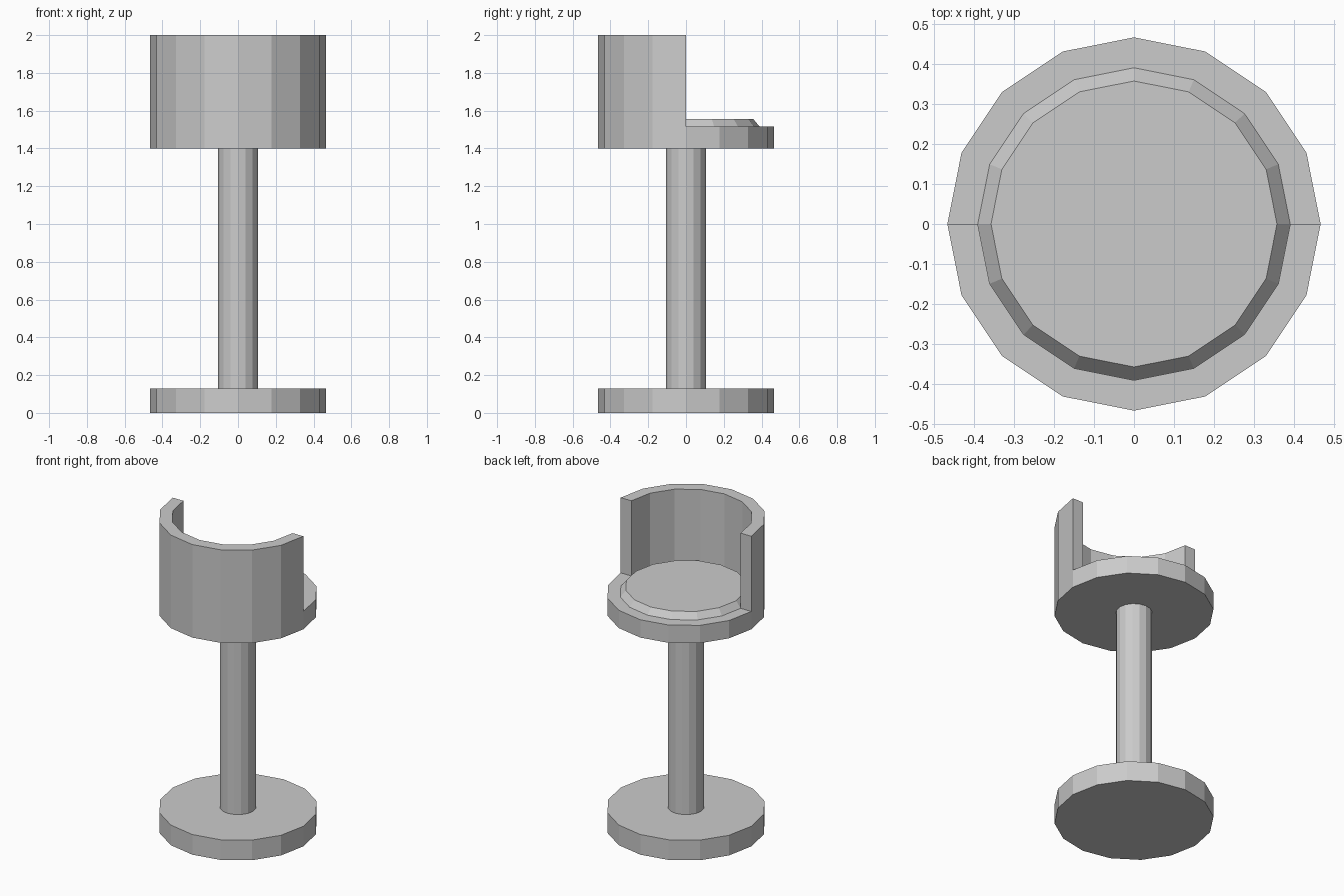
import bpy, bmesh, math

if "Cube" in bpy.data.objects:
    bpy.data.objects.remove(bpy.data.objects["Cube"])

SIDES = 16


def lathe(name, profile, start=0, steps=SIDES, loop=False):
    """Revolve an (r, z) profile around z in 22.5 degree steps and cap the open sides."""
    bm = bmesh.new()
    full = steps == SIDES
    rings = []
    for i in range(steps if full else steps + 1):
        a = start + 2 * math.pi * i / SIDES
        rings.append([bm.verts.new((r * math.cos(a), r * math.sin(a), z)) for r, z in profile])
    n = len(profile)
    for i in range(steps):
        p, q = rings[i], rings[(i + 1) % len(rings)]
        for j in range(n if loop else n - 1):
            k = (j + 1) % n
            bm.faces.new((p[j], q[j], q[k], p[k]))
    if full:
        bm.faces.new([r[0] for r in rings])
        bm.faces.new([r[-1] for r in rings])
    else:
        bm.faces.new(rings[0])
        bm.faces.new(rings[-1])
    bmesh.ops.recalc_face_normals(bm, faces=bm.faces)
    mesh = bpy.data.meshes.new(name)
    bm.to_mesh(mesh)
    bm.free()
    obj = bpy.data.objects.new(name, mesh)
    bpy.context.collection.objects.link(obj)
    return obj


# Floor disc and post
lathe("base", [(0.466, 0), (0.466, 0.13)])
lathe("post", [(0.107, 0.13), (0.107, 1.40)])

# Seat disc with a bevelled cushion on top
lathe("seat", [(0.466, 1.40), (0.466, 1.515), (0.39, 1.515), (0.357, 1.555)])

# Half-round backrest wrapping the front (-y) half
lathe("backrest", [(0.39, 1.515), (0.466, 1.515), (0.466, 2.0), (0.39, 2.0)],
      start=math.pi, steps=SIDES // 2, loop=True)
